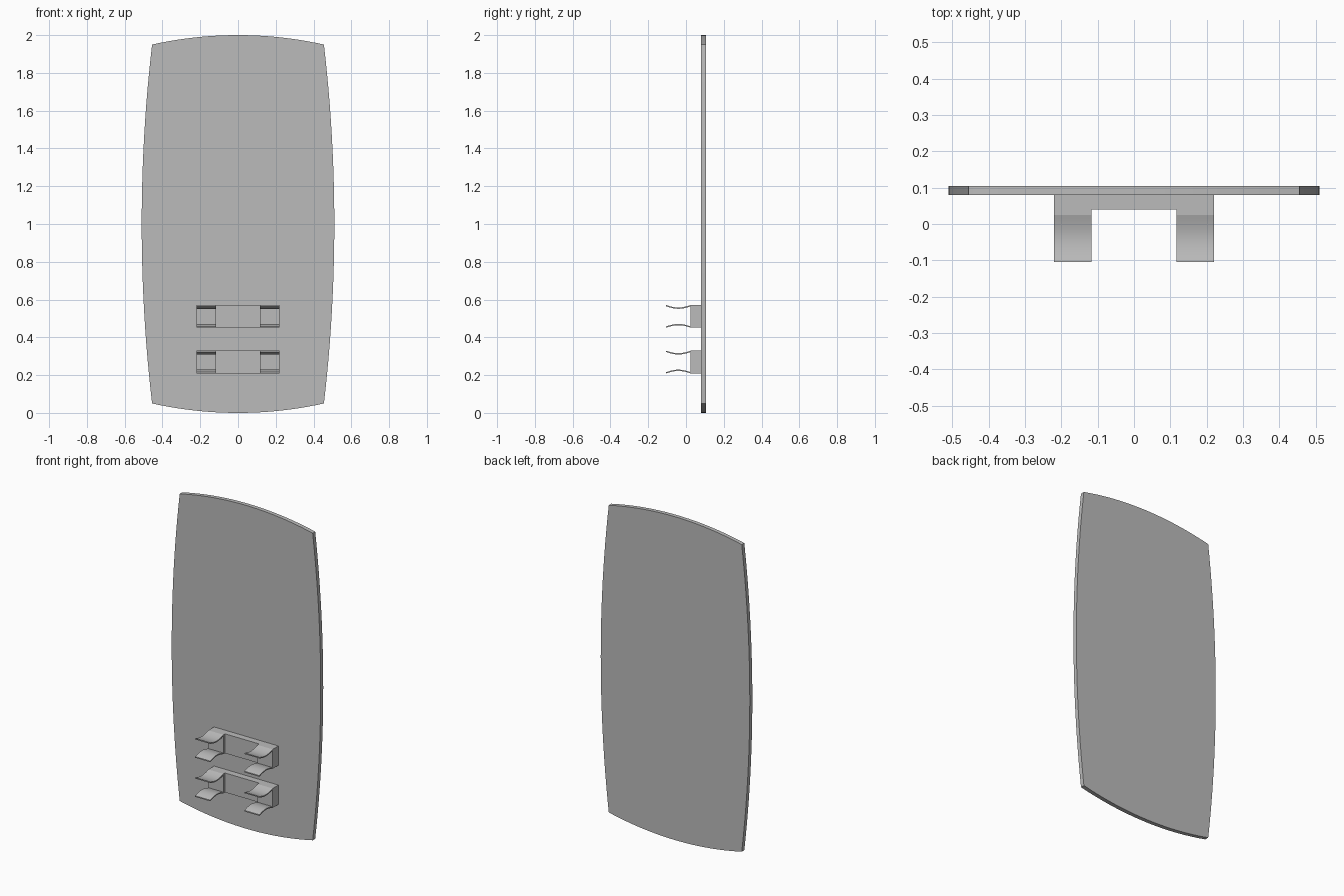
import bpy, bmesh, math
from mathutils import Vector

cube = bpy.data.objects.get("Cube")
if cube:
    bpy.data.objects.remove(cube, do_unlink=True)

grey = bpy.data.materials.new("plain grey")
grey.use_nodes = True
grey.diffuse_color = (0.5, 0.5, 0.5, 1)
grey.node_tree.nodes["Principled BSDF"].inputs["Base Color"].default_value = (0.5, 0.5, 0.5, 1)


def extrude_profile(name, points, direction):
    """Solid made by sweeping a closed 3D outline along a vector."""
    bm = bmesh.new()
    face = bm.faces.new([bm.verts.new(p) for p in points])
    swept = bmesh.ops.extrude_face_region(bm, geom=[face])["geom"]
    verts = [v for v in swept if isinstance(v, bmesh.types.BMVert)]
    bmesh.ops.translate(bm, verts=verts, vec=direction)
    bmesh.ops.recalc_face_normals(bm, faces=bm.faces)
    mesh = bpy.data.meshes.new(name)
    bm.to_mesh(mesh)
    bm.free()
    mesh.materials.append(grey)
    obj = bpy.data.objects.new(name, mesh)
    bpy.context.collection.objects.link(obj)
    bpy.ops.object.select_all(action='DESELECT')
    obj.select_set(True)
    bpy.context.view_layer.objects.active = obj
    bpy.ops.object.shade_smooth_by_angle(angle=math.radians(30))
    return obj


def arc(a, b, sag, steps=24):
    """Circular arc from a to b bulging to the right of travel, without its end."""
    a, b = Vector(a), Vector(b)
    chord = b - a
    half = chord.length / 2
    radius = (half * half + sag * sag) / (2 * sag)
    along = chord.normalized()
    out = Vector((along.y, -along.x))
    centre = (a + b) / 2 - out * (radius - sag)
    spread = math.asin(half / radius)
    angles = [spread * (2 * i / steps - 1) for i in range(steps)]
    return [centre + radius * (along * math.sin(t) + out * math.cos(t)) for t in angles]


# Panel with four bowed edges
corners = [(0.455, 0.05), (0.455, 1.95), (-0.455, 1.95), (-0.455, 0.05)]
outline = []
for i, sag in enumerate((0.055, 0.05, 0.055, 0.05)):
    outline += arc(corners[i], corners[(i + 1) % 4], sag)
extrude_profile("panel", [(p.x, 0.08, p.y) for p in outline], (0, 0.025, 0))

# Two clip brackets, each a stepped base with two pairs of curved arms
BLOCK_X, INNER_X = 0.22, 0.117
base_plan = [(-BLOCK_X, 0.08), (-BLOCK_X, 0.025), (-INNER_X, 0.025), (-INNER_X, 0.04),
             (INNER_X, 0.04), (INNER_X, 0.025), (BLOCK_X, 0.025), (BLOCK_X, 0.08)]
HALF, DIP, THICK, STEPS = 0.06, 0.013, 0.007, 16

for level, mid in (("lower", 0.269), ("upper", 0.511)):
    extrude_profile(level + "_clip_base",
                    [(x, y, mid - HALF) for x, y in base_plan], (0, 0, 2 * HALF))
    for side, x in (("left", INNER_X), ("right", -BLOCK_X)):
        for place, sign in (("top", 1), ("bottom", -1)):
            curve = [(0.025 - 0.13 * i / STEPS, HALF - DIP * math.sin(math.pi * i / STEPS))
                     for i in range(STEPS + 1)]
            loop = curve + [(y, h - THICK) for y, h in reversed(curve)]
            extrude_profile(f"{level}_{side}_{place}_arm",
                            [(x, y, mid + sign * h) for y, h in loop],
                            (BLOCK_X - INNER_X, 0, 0))
